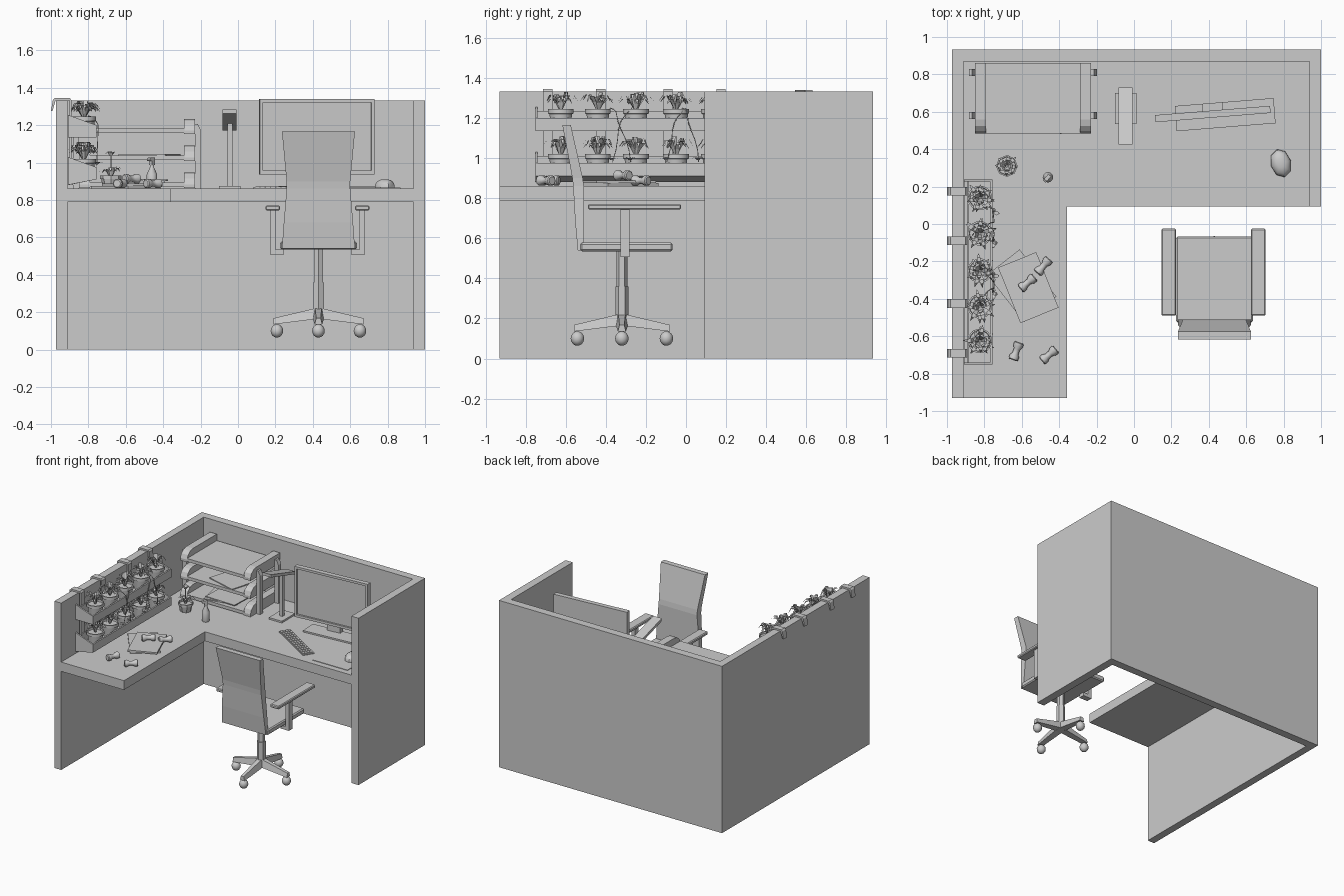
import bpy, bmesh, random
from math import sin, cos, pi, radians
from mathutils import Vector, Matrix

if "Cube" in bpy.data.objects:
    bpy.data.objects.remove(bpy.data.objects["Cube"])

random.seed(4)
TOP = 0.862   # desk surface height


def finish(name, bm, smooth=False, M=None):
    if M is not None:
        bm.transform(M)
    bmesh.ops.recalc_face_normals(bm, faces=bm.faces)
    me = bpy.data.meshes.new(name)
    bm.to_mesh(me)
    bm.free()
    if smooth:
        for p in me.polygons:
            p.use_smooth = True
        me.set_sharp_from_angle(angle=radians(40))
    ob = bpy.data.objects.new(name, me)
    bpy.context.collection.objects.link(ob)
    return ob


def place(x, y, z, rz=0, rx=0):
    return Matrix.Translation((x, y, z)) @ Matrix.Rotation(radians(rz), 4, 'Z') @ Matrix.Rotation(radians(rx), 4, 'X')


def loft(name, rings, smooth=False, M=None):
    bm = bmesh.new()
    vs = [[bm.verts.new(p) for p in r] for r in rings]
    n = len(rings[0])
    for a, b in zip(vs, vs[1:]):
        for i in range(n):
            bm.faces.new((a[i], a[(i + 1) % n], b[(i + 1) % n], b[i]))
    bm.faces.new(vs[0])
    bm.faces.new(vs[-1])
    return finish(name, bm, smooth, M)


def extrude(name, pts, axis, a, b, M=None):
    def f(p, t):
        return {'x': (t, p[0], p[1]), 'y': (p[0], t, p[1]), 'z': (p[0], p[1], t)}[axis]
    return loft(name, [[f(p, t) for p in pts] for t in (a, b)], False, M)


def box(name, x0, x1, y0, y1, z0, z1, M=None):
    return extrude(name, [(x0, y0), (x1, y0), (x1, y1), (x0, y1)], 'z', z0, z1, M)


def lathe(name, prof, n, M=None, smooth=True):
    rings = [[(r * cos(2 * pi * i / n), r * sin(2 * pi * i / n), z) for i in range(n)] for r, z in prof]
    return loft(name, rings, smooth, M)


# Partition walls and L-shaped desk
extrude('partition_walls', [(-.972, -.93), (-.912, -.93), (-.912, .87), (.937, .87), (.937, .093),
                            (1, .093), (1, .933), (-.972, .933)], 'z', 0, 1.333)
extrude('desk_top', [(-.912, -.93), (-.357, -.93), (-.357, .093), (.937, .093), (.937, .87), (-.912, .87)],
        'z', .788, TOP)

# Office chair
CX, CY = .43, -.32
seat = box('chair_seat', .225, .635, -.526, -.067, .535, .578)
seat.modifiers.new('bevel', 'BEVEL').width = .008
back = [(.54, -.54, -.51, .195), (.68, -.553, -.51, .185), (.86, -.563, -.51, .17),
        (.9, -.567, -.515, .17), (1.165, -.617, -.575, .195)]
loft('chair_back', [[(CX - w, y0, z), (CX + w, y0, z), (CX + w, y1, z), (CX - w, y1, z)]
                    for z, y0, y1, w in back])
for s in (-1, 1):
    M = Matrix.Translation((CX - .005, 0, 0)) @ Matrix.Scale(s, 4, (1, 0, 0))
    arm = box('armrest', .2, .278, -.49, -.025, .744, .77, M)
    arm.modifiers.new('bevel', 'BEVEL').width = .006
    extrude('arm_bracket', [(.18, .508), (.255, .508), (.255, .745), (.225, .745), (.225, .535), (.18, .535)],
            'y', -.328, -.282, M)
lathe('chair_column', [(.033, .16), (.033, .36), (.027, .36), (.027, .54)], 6, place(CX, CY, 0, 30), False)
for k in range(4):
    M = place(CX, CY, 0, 90 * k)
    loft('base_leg', [[(x, -w, a), (x, w, a), (x, w * .6, b), (x, -w * .6, b)]
                      for x, w, a, b in ((0, .03, .165, .225), (.24, .02, .135, .168))], False, M)
    prof = [(.033 * sin(pi * i / 8) + .0005, .1 - .036 * cos(pi * i / 8)) for i in range(9)]
    lathe('caster', prof, 12, M @ Matrix.Translation((.222, 0, 0)))

# Monitor on its stand
M = place(.422, .587, 0, 4.6)
box('monitor_body', -.308, .308, -.003, .02, .937, 1.34, M)
for n, a in (('bezel_left', (-.308, -.29, .937, 1.34)), ('bezel_right', (.29, .308, .937, 1.34)),
             ('bezel_top', (-.29, .29, 1.322, 1.34)), ('bezel_bottom', (-.29, .29, .937, .957))):
    box(n, a[0], a[1], -.018, -.003, a[2], a[3], M)
box('monitor_neck', -.055, .055, .02, .06, TOP, 1.12, M)
box('monitor_base', -.2, .33, -.075, .06, TOP, .874, M)

# Keyboard with keys
M = place(.294, .32, TOP, -31.8)
box('keyboard_base', -.222, .222, -.045, .045, 0, .006, M)
for r in range(4):
    for c in range(13):
        x, y = -.213 + c * .033, -.039 + r * .02
        box('key', x, x + .026, y, y + .015, .006, .01, M)

# Mouse and mat
box('mouse_mat', .56, .87, .14, .44, TOP, .866)
lathe('mouse', [(.055, 0), (.054, .015), (.042, .034), (.02, .044)], 8,
      place(.785, .325, .866, 15) @ Matrix.Diagonal((1, 1.4, 1, 1)))

# Desk lamp
box('lamp_base', -.102, .013, .535, .7, TOP, .876)
box('lamp_pole', -.056, -.03, .605, .632, .876, 1.22)
extrude('lamp_head', [(.425, 1.262), (.73, 1.172), (.73, 1.195), (.425, 1.285)], 'x', -.083, -.007)

# Three-tier letter tray
side = [(.485, 0), (.86, 0), (.86, .082), (.56, .082), (.525, .074), (.498, .052), (.485, .02)]
for z in (.864, 1.008, 1.152):
    box('tray_shelf', -.79, -.285, .485, .86, z + .005, z + .03)
    for x in (-.85, -.29):
        extrude('tray_side', [(y, h + z) for y, h in side], 'x', x, x + .06)
for x in (-.882, -.23):
    for y in (.58, .81):
        extrude('tray_post', [(x, TOP), (x + .032, TOP), (x + .032, 1.17), (x + .016, 1.205), (x, 1.205)],
                'y', y - .018, y + .018)
for i, z in enumerate((.894, .902, 1.038)):
    box('tray_paper', -.13, .13, -.16, .14, z, z + .007, place(-.55 + i * .04, .67, 0, 12 - 14 * i))

# Papers and spools on the side desk
box('notebook_lower', -.11, .11, -.16, .16, TOP, .875, place(-.6, -.33, 0, 38))
box('notebook_upper', -.11, .11, -.16, .16, .875, .888, place(-.565, -.34, 0, 22))
for x, y, z, a in ((-.63, -.68, TOP, 70), (-.455, -.7, TOP, 40), (-.57, -.315, .888, 40), (-.485, -.225, TOP, 50)):
    lathe('spool', [(.02, -.05), (.026, -.045), (.026, -.028), (.017, -.012), (.017, .012),
                    (.026, .028), (.026, .045), (.02, .05)], 10, place(x, y, z + .026, a + 90, 90))


# Plants: arching leaf strips
def leaves(name, x, y, z, count, length, rise):
    bm = bmesh.new()
    for k in range(count):
        a = 2 * pi * k / count + random.uniform(-.3, .3)
        d, s = Vector((cos(a), sin(a), 0)), Vector((-sin(a), cos(a), 0))
        L, H = length * random.uniform(.65, 1.05), rise * random.uniform(.7, 1.05)
        prev = None
        for i in range(5):
            t = i / 4
            p = Vector((x, y, z)) + d * (L * t + .005) + Vector((0, 0, H * (sin(pi * .8 * t))))
            w = s * (.004, .010, .012, .008, .001)[i]
            cur = [bm.verts.new(p - w), bm.verts.new(p + w)]
            if prev:
                bm.faces.new((prev[0], prev[1], cur[1], cur[0]))
            prev = cur
    finish(name, bm)


# Hanging planter: hooks, troughs, pots
for y in (.175, -.09, -.425, -.69):
    extrude('wall_hook', [(-1, 1.275), (-.992, 1.275), (-.975, 1.333), (-.902, 1.333), (-.902, .96), (-.891, .96),
                          (-.891, 1.334), (-.9, 1.346), (-.98, 1.346), (-.99, 1.335)], 'y', y - .023, y + .023)
for low, b in ((0, 1.135), (1, .91)):
    bb = b - .03 * low
    tb, tf = b + .12, b + .065
    sec = [(-.91, bb), (-.757, b), (-.757, tf), (-.91, tb)]
    for y in (-.752, .227):
        extrude('planter_end', sec, 'y', y, y + .012)
    box('planter_front', -.769, -.757, -.74, .227, b, tf)
    box('planter_rear', -.89, -.882, -.74, .227, bb, tb - .02)
    extrude('planter_floor', [(-.905, bb), (-.757, b), (-.757, b + .01), (-.905, bb + .01)], 'y', -.74, .227)
    for y in (-.625, -.44, -.25, -.05, .14):
        lathe('planter_pot', [(.048, b + .008), (.058, b + .085), (.066, b + .088), (.066, b + .11),
                              (.057, b + .11), (.055, b + .095)], 14, place(-.824, y, 0))
        leaves('planter_leaves', -.824, y, b + .1, 11, .085, .085)
        leaves('planter_tuft', -.824, y, b + .1, 7, .045, .1)

# Trailing vines
for y, dy in ((-.38, .1), (-.27, -.1), (-.02, .08), (.0, -.1)):
    cu = bpy.data.curves.new('vine', 'CURVE')
    cu.dimensions, cu.bevel_depth, cu.bevel_resolution, cu.resolution_u = '3D', .0025, 0, 4
    sp = cu.splines.new('POLY')
    sp.points.add(8)
    for i, p in enumerate(sp.points):
        t = i / 8
        p.co = (-.8 + .06 * min(1, 2.5 * t) - .015 * t, y + dy * t + .008 * sin(9 * t), 1.25 - .25 * t * t - .02 * t, 1)
    bpy.context.collection.objects.link(bpy.data.objects.new('vine', cu))
    leaves('vine_leaves', -.755, y + dy, .99, 4, .03, .015)

# Small potted plant
lathe('small_pot', [(.04, 0), (.052, .05), (.058, .05), (.058, .068), (.05, .068), (.048, .055)], 8,
      place(-.68, .31, TOP), False)
leaves('small_plant', -.68, .31, .92, 8, .06, .06)
lathe('small_stem', [(.003, .915), (.003, 1.04)], 5, place(-.68, .31, 0))
leaves('small_flower', -.68, .31, 1.035, 6, .028, .025)

# Spray bottle
lathe('spray_bottle', [(.026, 0), (.028, .01), (.028, .075), (.012, .11), (.01, .13)], 12, place(-.46, .25, TOP))
extrude('spray_head', [(-.012, .125), (.012, .125), (.014, .165), (-.02, .165), (-.03, .158), (-.03, .148), (-.012, .145)],
        'y', -.01, .01, place(-.46, .25, TOP, 50))
